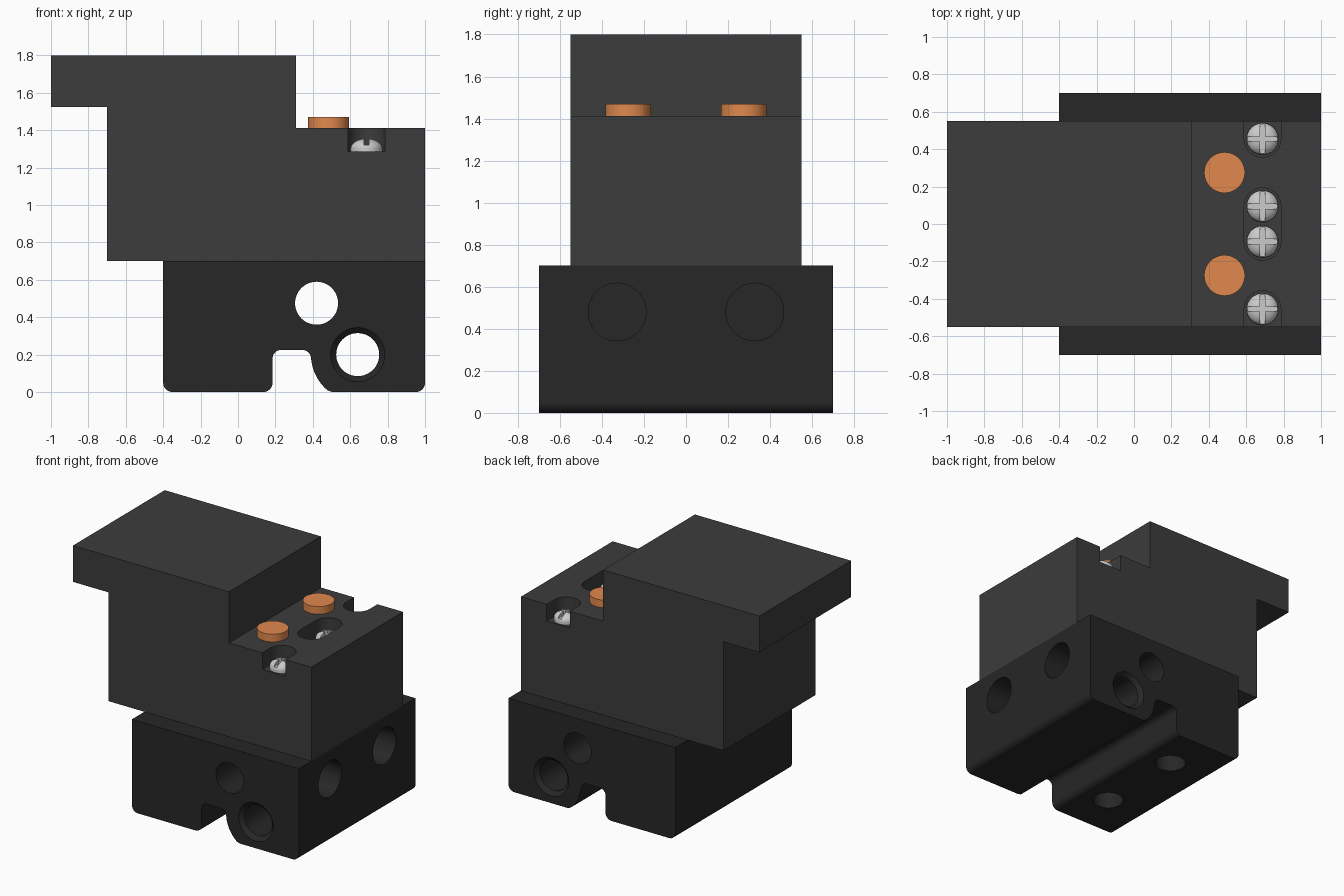
import bpy, bmesh
from math import sin, cos, pi, radians
from mathutils import Matrix, Vector

if "Cube" in bpy.data.objects:
    bpy.data.objects.remove(bpy.data.objects["Cube"])


def finish(name, bm):
    bmesh.ops.recalc_face_normals(bm, faces=bm.faces)
    me = bpy.data.meshes.new(name)
    bm.to_mesh(me)
    bm.free()
    ob = bpy.data.objects.new(name, me)
    bpy.context.collection.objects.link(ob)
    return ob


def prism(name, pts, a, b, axis='y'):
    """Extrude an outline: (x, z) along y, or (x, y) along z."""
    bm = bmesh.new()
    put = (lambda p, h: (p[0], h, p[1])) if axis == 'y' else (lambda p, h: (p[0], p[1], h))
    lo, hi = ([bm.verts.new(put(p, h)) for p in pts] for h in (a, b))
    bm.faces.new(lo)
    bm.faces.new(hi)
    n = len(pts)
    for i in range(n):
        j = (i + 1) % n
        bm.faces.new((lo[i], lo[j], hi[j], hi[i]))
    return finish(name, bm)


def lathe(name, pts, loc=(0, 0, 0), axis='z', n=48):
    """Revolve (radius, height) points; first and last radius are closed with caps."""
    bm = bmesh.new()
    rings = [[bm.verts.new((r * cos(2 * pi * k / n), r * sin(2 * pi * k / n), h))
              for k in range(n)] for r, h in pts]
    for p, q in zip(rings, rings[1:]):
        for k in range(n):
            m = (k + 1) % n
            bm.faces.new((p[k], p[m], q[m], q[k]))
    bm.faces.new(rings[0])
    bm.faces.new(rings[-1])
    rot = {'z': Matrix(), 'y': Matrix.Rotation(pi / 2, 4, 'X'),
           'x': Matrix.Rotation(pi / 2, 4, 'Y')}[axis]
    bm.transform(Matrix.Translation(Vector(loc)) @ rot)
    return finish(name, bm)


def arc(cx, cy, r, a0, a1, n=8):
    return [(cx + r * cos(radians(a0 + (a1 - a0) * i / n)),
             cy + r * sin(radians(a0 + (a1 - a0) * i / n))) for i in range(n + 1)]


def cut(ob, cutters):
    for c in cutters:
        mod = ob.modifiers.new("cut", 'BOOLEAN')
        mod.operation, mod.solver, mod.object = 'DIFFERENCE', 'EXACT', c
        dg = bpy.context.evaluated_depsgraph_get()
        me = bpy.data.meshes.new_from_object(ob.evaluated_get(dg))
        ob.modifiers.clear()
        ob.data = me
        bpy.data.objects.remove(c)


def style(ob, color=None):
    bpy.ops.object.select_all(action='DESELECT')
    ob.select_set(True)
    bpy.context.view_layer.objects.active = ob
    bpy.ops.object.shade_smooth_by_angle(angle=radians(30))
    wn = ob.modifiers.new("weighted_normals", 'WEIGHTED_NORMAL')
    wn.keep_sharp = True
    if color:
        mat = bpy.data.materials.new(ob.name + "_colour")
        mat.diffuse_color = (*color, 1)
        mat.use_nodes = True
        mat.node_tree.nodes["Principled BSDF"].inputs["Base Color"].default_value = mat.diffuse_color
        ob.data.materials.clear()
        ob.data.materials.append(mat)


# Lower block with rounded bottom corners and a hooked slot
outline = [(-0.4, 0.7)]
outline += arc(-0.35, 0.05, 0.05, 180, 270)
outline += arc(0.135, 0.05, 0.05, 270, 360)
outline += arc(0.23, 0.18, 0.045, 180, 90)
outline += arc(0.345, 0.18, 0.045, 90, 0)
outline += arc(0.64, 0.2, 0.25, 183, 225, 10)
outline += [(0.48, 0.008), (0.505, 0.0)]
outline += arc(0.95, 0.05, 0.05, 270, 360)
outline += [(1.0, 0.7)]
base = prism("base_block", outline, -0.7, 0.7)

holes = [
    lathe("cross_hole", [(0.115, -0.8), (0.115, 0.8)], (0.42, 0, 0.475), 'y'),
    lathe("countersunk_hole", [(0.155, -0.71), (0.115, -0.67), (0.115, 0.67), (0.155, 0.71)],
          (0.64, 0, 0.2), 'y'),
]
for s in (-1, 1):
    holes.append(lathe("wire_hole", [(0.137, -0.4), (0.137, 0.1)], (1, s * 0.327, 0.48), 'x'))
    holes.append(lathe("bottom_hole", [(0.11, -0.1), (0.11, 0.4)], (-0.05, s * 0.35, 0)))
cut(base, holes)
style(base, (0.02, 0.02, 0.02))

# Stepped upper housing
body = prism("upper_housing", [(-0.7, 0.7), (1, 0.7), (1, 1.412), (0.31, 1.412), (0.31, 1.8),
                               (-1, 1.8), (-1, 1.525), (-0.7, 1.525)], -0.55, 0.55)

# Screw pockets: one closed in the middle, two open to the sides
SX, R, FLOOR = 0.687, 0.098, 1.285
pockets = [prism("middle_pocket", arc(SX, 0.095, R, 0, 180, 24) + arc(SX, -0.095, R, 180, 360, 24),
                 FLOOR, 1.6, 'z')]
for s in (-1, 1):
    half = arc(SX, s * 0.455, R, 0, -180 * s, 24)
    pockets.append(prism("side_pocket", half + [(SX - R, s * 0.7), (SX + R, s * 0.7)],
                         FLOOR, 1.6, 'z'))
cut(body, pockets)
style(body, (0.045, 0.045, 0.045))

# Domed screw heads with crossed slots
dome = [(0.085, 0), (0.085, 0.018)]
dome += [(0.085 * cos(t), 0.018 + 0.052 * sin(t)) for t in (pi / 2 * i / 8 for i in range(1, 8))]
dome += [(0.004, 0.07)]
screw = lathe("screw_1", dome, n=32)
w, l = 0.014, 0.12
cut(screw, [prism("slot", [(-a, -b), (a, -b), (a, b), (-a, b)], 0.036, 0.2, 'z')
            for a, b in ((w, l), (l, w))])
style(screw)
for i, y in enumerate((-0.455, -0.095, 0.095, 0.455)):
    ob = screw if i == 0 else screw.copy()
    if i:
        ob.name = f"screw_{i + 1}"
        bpy.context.collection.objects.link(ob)
    ob.location = (SX, y, FLOOR)

# Orange buttons
for side, s in (("front", -1), ("back", 1)):
    button = lathe(side + "_button", [(0.109, 1.40), (0.109, 1.47)], (0.484, s * 0.275, 0))
    style(button, (0.75, 0.25, 0.075))
